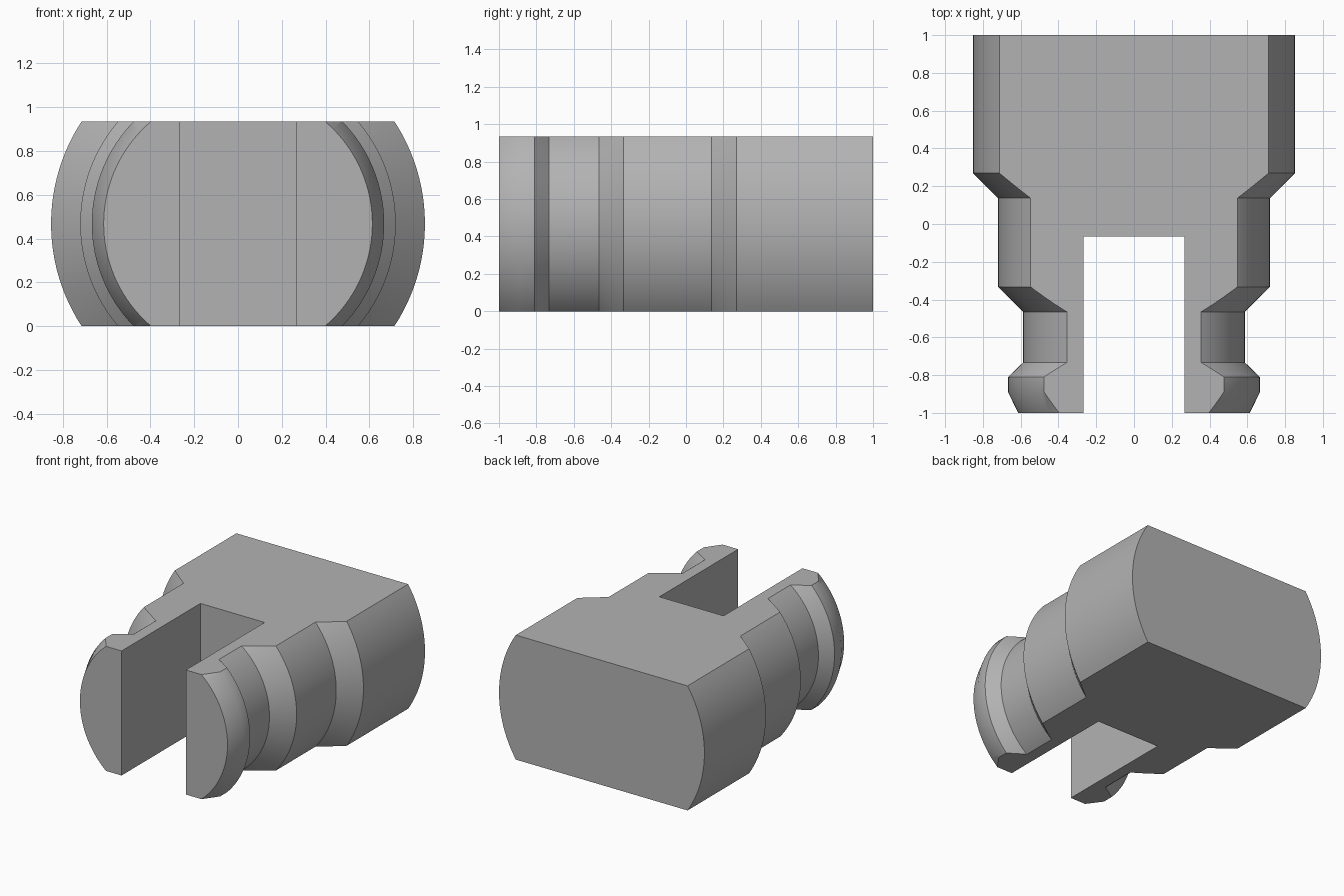
import bpy, bmesh, math
from mathutils import Matrix, Vector

if "Cube" in bpy.data.objects:
    bpy.data.objects.remove(bpy.data.objects["Cube"], do_unlink=True)

HEIGHT = 0.935
SLOT_HALF = 0.267
SLOT_END = -0.065
# (y, radius) of the turned profile, front to back
PROFILE = [(-1, 0.613), (-0.89, 0.667), (-0.81, 0.667), (-0.733, 0.587),
           (-0.465, 0.587), (-0.333, 0.72), (0.137, 0.72), (0.27, 0.853), (1, 0.853)]

# Single grey material
grey = bpy.data.materials.new("plain_grey")
grey.use_nodes = True
colour = (0.45, 0.45, 0.45, 1)
grey.diffuse_color = colour
grey.node_tree.nodes["Principled BSDF"].inputs["Base Color"].default_value = colour


def add_object(name, bm):
    bmesh.ops.recalc_face_normals(bm, faces=bm.faces)
    mesh = bpy.data.meshes.new(name)
    bm.to_mesh(mesh)
    bm.free()
    obj = bpy.data.objects.new(name, mesh)
    bpy.context.collection.objects.link(obj)
    mesh.materials.append(grey)
    return obj


# Stepped round body, turned about the y axis
bm = bmesh.new()
points = [(0, PROFILE[0][0])] + [(r, y) for y, r in PROFILE] + [(0, PROFILE[-1][0])]
verts = [bm.verts.new((r, y, HEIGHT / 2)) for r, y in points]
edges = [bm.edges.new(pair) for pair in zip(verts, verts[1:])]
bmesh.ops.spin(bm, geom=verts + edges, cent=(0, 0, HEIGHT / 2), axis=(0, 1, 0),
               angle=math.tau, steps=128, use_merge=True)
bmesh.ops.remove_doubles(bm, verts=bm.verts, dist=0.0001)
bmesh.ops.dissolve_limit(bm, angle_limit=0.001, verts=bm.verts, edges=bm.edges)

# Flat top and bottom
for z, direction in ((HEIGHT, 1), (0, -1)):
    cut = bmesh.ops.bisect_plane(bm, geom=bm.verts[:] + bm.edges[:] + bm.faces[:],
                                 plane_co=(0, 0, z), plane_no=(0, 0, direction),
                                 clear_outer=True)
    rim = [e for e in cut["geom_cut"] if isinstance(e, bmesh.types.BMEdge)]
    bmesh.ops.contextual_create(bm, geom=rim)
body = add_object("clip_body", bm)

# Slot between the two prongs
bm = bmesh.new()
front = -1.2
size = Vector((2 * SLOT_HALF, SLOT_END - front, HEIGHT * 2))
centre = Vector((0, (SLOT_END + front) / 2, HEIGHT / 2))
bmesh.ops.create_cube(bm, size=1, matrix=Matrix.Translation(centre) @ Matrix.Diagonal(size.to_4d()))
slot = add_object("slot_cutter", bm)
slot.hide_render = True

bpy.ops.object.select_all(action="DESELECT")
body.select_set(True)
bpy.context.view_layer.objects.active = body
cutter = body.modifiers.new("slot", "BOOLEAN")
cutter.operation = "DIFFERENCE"
cutter.solver = "EXACT"
cutter.object = slot
bpy.ops.object.modifier_apply(modifier=cutter.name)
bpy.data.objects.remove(slot, do_unlink=True)

bpy.ops.object.shade_smooth_by_angle(angle=math.radians(30))
